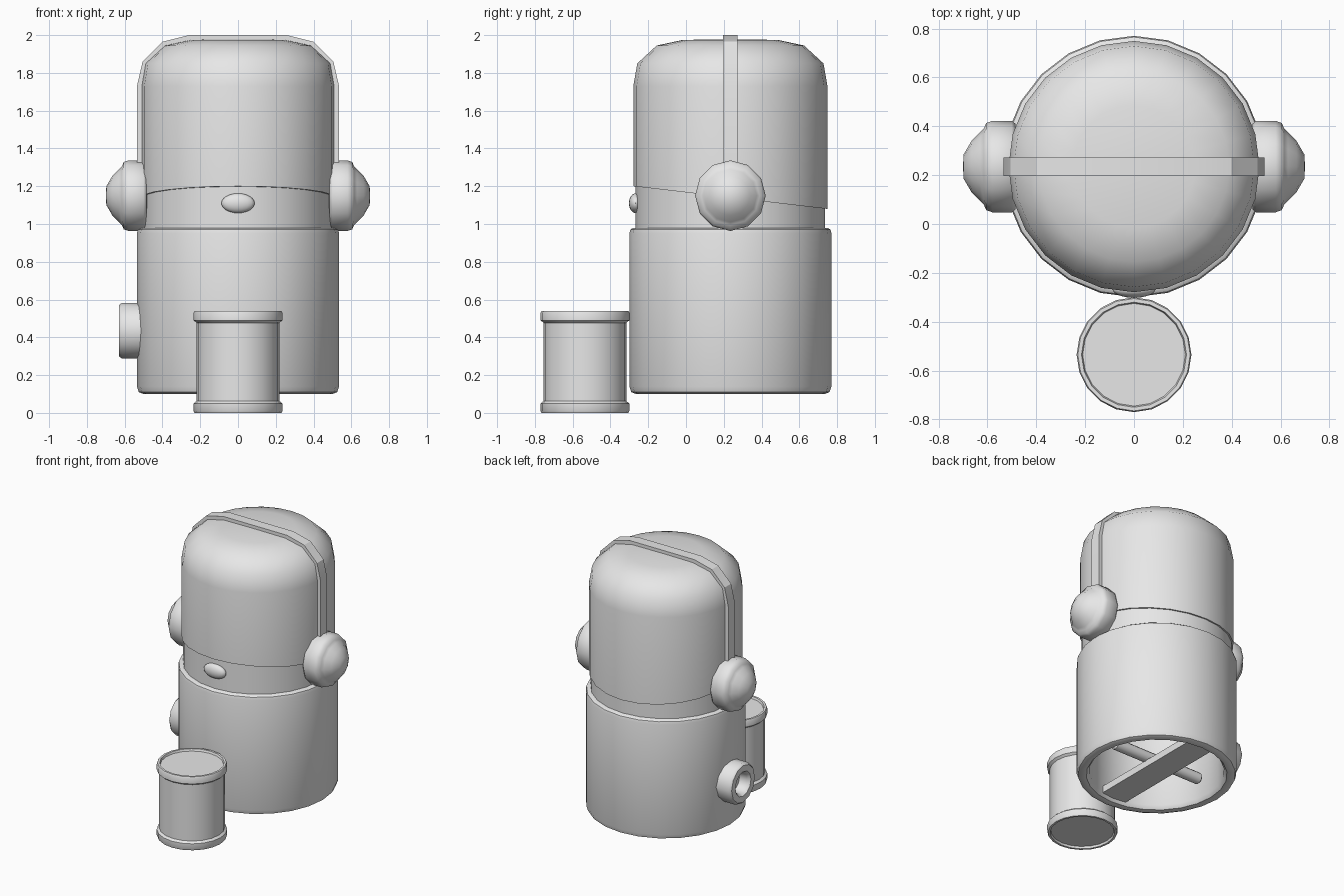
import bpy, bmesh, math
from mathutils import Matrix, Vector

cube = bpy.data.objects.get("Cube")
if cube:
    bpy.data.objects.remove(cube, do_unlink=True)

grey = bpy.data.materials.new("light grey")
grey.use_nodes = True
grey.diffuse_color = (0.8, 0.8, 0.8, 1)
grey.node_tree.nodes["Principled BSDF"].inputs["Base Color"].default_value = (0.8, 0.8, 0.8, 1)

CY = 0.235  # centre of the figure along y


def finish(name, bm, matrix=Matrix(), smooth=40):
    bmesh.ops.transform(bm, matrix=matrix, verts=bm.verts)
    bmesh.ops.recalc_face_normals(bm, faces=bm.faces)
    mesh = bpy.data.meshes.new(name)
    bm.to_mesh(mesh)
    bm.free()
    mesh.materials.append(grey)
    obj = bpy.data.objects.new(name, mesh)
    bpy.context.collection.objects.link(obj)
    bpy.ops.object.select_all(action='DESELECT')
    obj.select_set(True)
    bpy.context.view_layer.objects.active = obj
    bpy.ops.object.shade_smooth_by_angle(angle=math.radians(smooth))
    return obj


def lathe(profile, sides, loop=False):
    """Turn (radius, height) points around z; loop joins last point to first."""
    bm = bmesh.new()
    rings = []
    for r, z in profile:
        if r == 0:
            rings.append([bm.verts.new((0, 0, z))] * sides)
        else:
            rings.append([bm.verts.new((r * math.cos(a), r * math.sin(a), z))
                          for a in (math.tau * i / sides for i in range(sides))])
    pairs = list(zip(rings, rings[1:]))
    if loop:
        pairs.append((rings[-1], rings[0]))
    for low, high in pairs:
        for i in range(sides):
            j = (i + 1) % sides
            corners = list(dict.fromkeys((low[i], low[j], high[j], high[i])))
            bm.faces.new(corners)
    return bm


def box(name, size, centre):
    bm = bmesh.new()
    bmesh.ops.create_cube(bm, size=1)
    finish(name, bm, Matrix.Translation(centre) @ Matrix.Diagonal((*size, 1)))


def sideways(side, z):
    """Point a lathed part outward along x."""
    return Matrix.Translation((0, CY, z)) @ Matrix.Rotation(side * math.pi / 2, 4, 'Y')


upright = Matrix.Translation((0, CY, 0))

# Hollow body, open underneath
body = [(0, 0.93), (0.45, 0.93), (0.45, 0.13), (0.47, 0.105), (0.5, 0.1),
        (0.525, 0.11), (0.535, 0.14), (0.535, 0.95), (0.53, 0.97), (0.515, 0.98), (0, 0.98)]
finish("body", lathe(body, 24), upright)

# Lower face
finish("face", lathe([(0, 0.95), (0.502, 0.95), (0.502, 1.3), (0, 1.3)], 24), upright)

# Rounded cap with a slanted lower edge
cap = lathe([(0.502, 1.14), (0.514, 1.14), (0.514, 1.73), (0.493, 1.85),
             (0.39, 1.945), (0.25, 1.975), (0, 1.977)], 24)
for v in cap.verts:
    if v.co.z < 1.2:
        v.co.z -= 0.117 * v.co.y
finish("head_cap", cap, upright, 50)

# Nose
bm = bmesh.new()
bmesh.ops.create_uvsphere(bm, u_segments=20, v_segments=12, radius=1)
finish("nose", bm, Matrix.Translation((0, -0.267, 1.11)) @ Matrix.Diagonal((0.088, 0.035, 0.052, 1)))

# Headband: a strip following the cap
half = [(0.535, 1.2), (0.535, 1.73), (0.505, 1.86), (0.4, 1.965), (0.26, 2.0)]
path = half + [(-x, z) for x, z in reversed(half)]
bm = bmesh.new()
rows = []
for x, z in path:
    inner = (x * 0.945, z - (0.03 if z > 1.75 else 0))
    rows.append([bm.verts.new((px, CY + y, pz))
                 for (px, pz), y in (((x, z), -0.038), ((x, z), 0.038), (inner, 0.038), (inner, -0.038))])
for a, b in zip(rows, rows[1:]):
    for i in range(4):
        j = (i + 1) % 4
        bm.faces.new((a[i], a[j], b[j], b[i]))
bm.faces.new(rows[0])
bm.faces.new(rows[-1])
finish("headband", bm, smooth=30)

# Ear pads with domed outer shells
pad = [(0, 0.47), (0.175, 0.485), (0.187, 0.5), (0.187, 0.58), (0.178, 0.605), (0.155, 0.615),
       (0.14, 0.63), (0.105, 0.665), (0.05, 0.697), (0, 0.7)]
for side, label in ((1, "left"), (-1, "right")):
    finish(label + "_ear_pad", lathe(pad, 12), sideways(side, 1.15), 50)

# Ring knob on the right side of the body
knob = [(0, 0.55), (0.07, 0.55), (0.075, 0.61), (0.09, 0.63), (0.135, 0.63),
        (0.148, 0.615), (0.148, 0.5), (0, 0.5)]
finish("side_knob", lathe(knob, 12), sideways(-1, 0.435), 50)

# Cross bar and rod inside the base
box("base_bar", (0.2, 0.92, 0.05), (0, CY, 0.15))
rod = [(0, -0.37), (0.03, -0.37), (0.04, -0.36), (0.04, 0.36), (0.03, 0.37), (0, 0.37)]
finish("base_rod", lathe(rod, 12), sideways(1, 0.21))

# Can standing in front, rimmed at both ends
lower = [(0, 0.015), (0.21, 0.015), (0.215, 0), (0.23, 0), (0.235, 0.01), (0.235, 0.05), (0.219, 0.063)]
can = lower + [(r, 0.54 - z) for r, z in reversed(lower)]
finish("can", lathe(can, 20), Matrix.Translation((0, -0.535, 0)))
